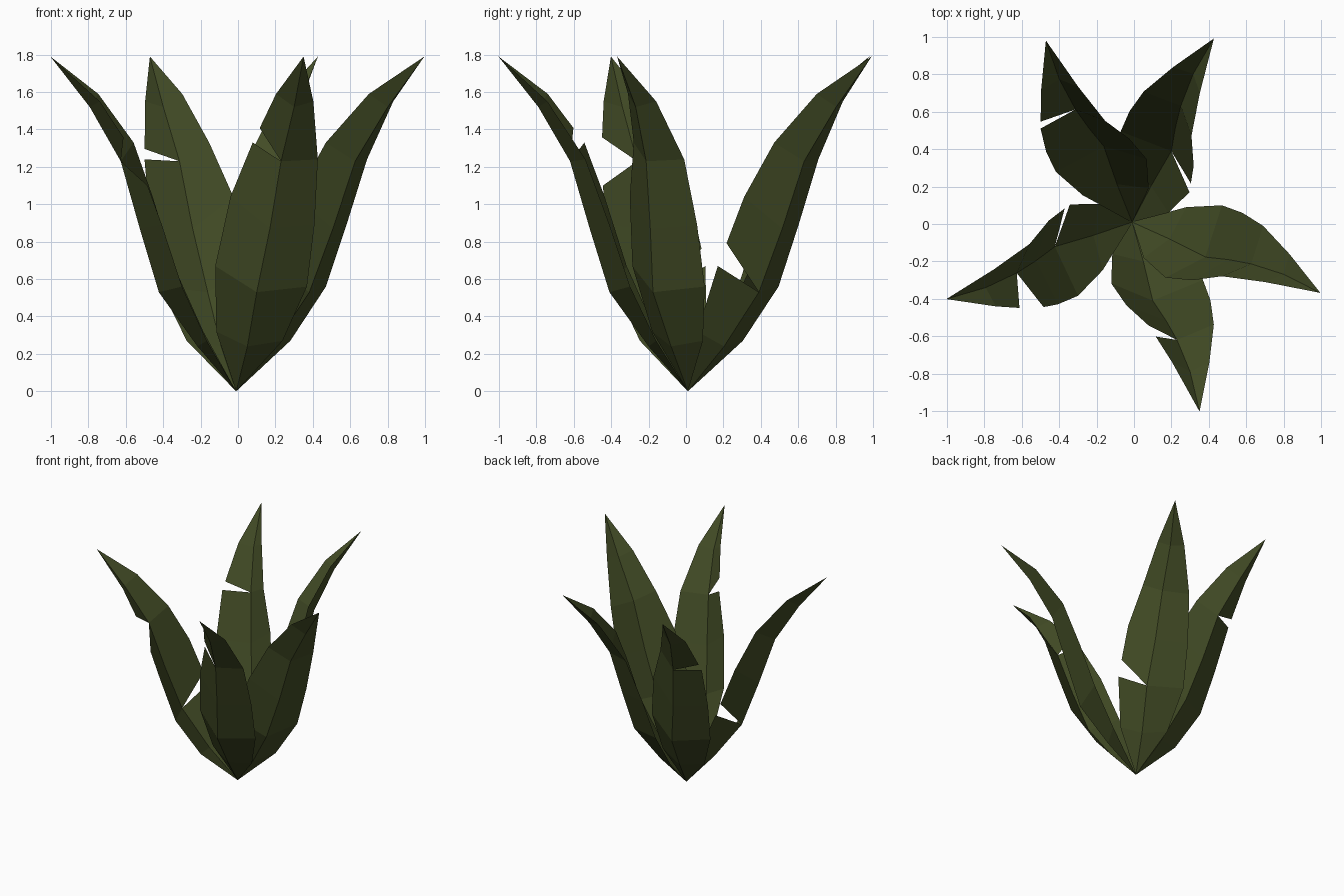
import bpy, bmesh
from math import radians
from mathutils import Matrix, Vector

cube = bpy.data.objects.get("Cube")
if cube:
    bpy.data.objects.remove(cube, do_unlink=True)

green = bpy.data.materials.new("dark_olive_green")
color = (0.055, 0.072, 0.019, 1)
green.use_nodes = True
green.diffuse_color = color
bsdf = next(n for n in green.node_tree.nodes if n.type == 'BSDF_PRINCIPLED')
bsdf.inputs["Base Color"].default_value = color
bsdf.inputs["Roughness"].default_value = 0.9

# One folded blade: (outward, sideways, up), from the root to the tip
ROOT, TIP = (0, 0, 0), (1.075, 0, 1.79)
RIB = [ROOT, (.218, -.014, .24), (.432, -.037, .53), (.555, -.006, .87),
       (.674, .015, 1.23), (.857, .024, 1.52), TIP]
EDGES = {
    "left": [ROOT, (.243, .177, .27), (.418, .253, .56), (.535, .254, .89),
             (.662, .228, 1.24), (.846, .137, 1.55), TIP],
    "right": [ROOT, (.125, -.157, .32), (.271, -.215, .67), (.409, -.178, 1.04),
              (.551, -.102, 1.33), (.777, -.05, 1.59), TIP],
}


def leaf(name, heading, tears):
    """tears: side -> (station, slide of lower corner, slide of upper corner)"""
    bm = bmesh.new()
    place = Matrix.Translation((-.01, .01, 0)) @ Matrix.Rotation(radians(heading), 4, 'Z')
    for side, edge in EDGES.items():
        edge = [Vector(p) for p in edge]
        station, down, up = tears.get(side, (0, 0, 0))
        for i in range(len(RIB) - 1):
            low, high = edge[i], edge[i + 1]
            # Pull the corners apart at a torn station
            if station and i == station:
                low = edge[i].lerp(edge[i + 1], up)
            if station and i + 1 == station:
                high = edge[i + 1].lerp(edge[i], down)
            corners = []
            for p in (Vector(RIB[i]), Vector(RIB[i + 1]), high, low):
                if p not in corners:
                    corners.append(p)
            if side == "right":
                corners.reverse()
            bm.faces.new([bm.verts.new(place @ p) for p in corners])
    bmesh.ops.remove_doubles(bm, verts=bm.verts, dist=0.0005)
    mesh = bpy.data.meshes.new(name)
    bm.to_mesh(mesh)
    bm.free()
    mesh.materials.append(green)
    obj = bpy.data.objects.new(name, mesh)
    bpy.context.collection.objects.link(obj)


# Five leaves around the root, four of them torn
leaf("left_leaf", -20.6, {})
leaf("front_leaf", -70.4, {"right": (4, 0, .3)})
leaf("right_leaf", 202.5, {"left": (4, .4, .38), "right": (2, 0, .25)})
leaf("back_right_leaf", 115.4, {"left": (4, 0, .18)})
leaf("back_left_leaf", 66, {"right": (2, 0, .33)})
